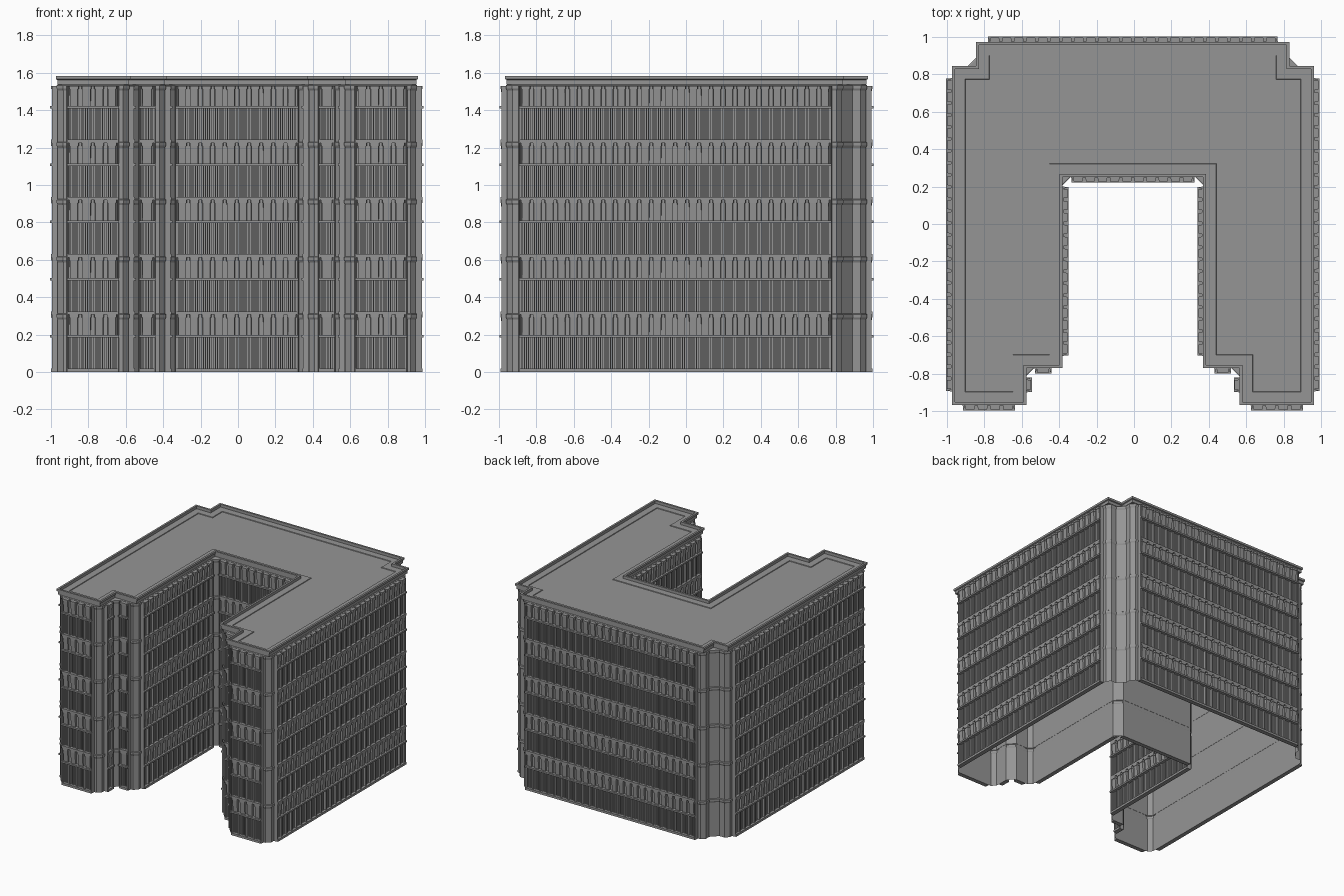
import bpy, bmesh
from mathutils import Vector

if "Cube" in bpy.data.objects:
    bpy.data.objects.remove(bpy.data.objects["Cube"])

CX = -0.006           # symmetry axis of the U-shaped plan
FLOORS, PITCH = 5, 0.306
INSET = 0.01          # wall plane behind the roof edge
RELIEF = 1.18         # scale of facade relief depth

stone = bpy.data.materials.new("dark_grey_stone")
stone.diffuse_color = (0.3, 0.3, 0.3, 1)
stone.use_nodes = True
stone.node_tree.nodes["Principled BSDF"].inputs["Base Color"].default_value = stone.diffuse_color

# right half of the roof outline, courtyard to back, counter-clockwise
half = [(0.375, 0.252), (0.375, -0.77), (0.57, -0.77), (0.57, -0.967),
        (0.968, -0.967), (0.968, 0.845), (0.838, 0.845), (0.838, 0.972)]
outline = [Vector((CX + x, y)) for x, y in half]
outline += [Vector((CX - x, y)) for x, y in reversed(half)]


def right_of(d):
    return Vector((d.y, -d.x))


def offset(pts, o):
    """Mitred outward offset of a closed counter-clockwise outline."""
    res = []
    for i, p in enumerate(pts):
        n1 = right_of((p - pts[i - 1]).normalized())
        n2 = right_of((pts[(i + 1) % len(pts)] - p).normalized())
        res.append(p + (n1 + n2) * (o / (1 + n1.dot(n2))))
    return res


def chamfer(pts, convex, concave):
    res = []
    for i, p in enumerate(pts):
        a = (pts[i - 1] - p).normalized()
        b = (pts[(i + 1) % len(pts)] - p).normalized()
        c = convex if a.cross(b) < 0 else concave
        res += [p + a * c, p + b * c]
    return res


def finish(name, bm):
    me = bpy.data.meshes.new(name)
    bm.to_mesh(me)
    bm.free()
    me.materials.append(stone)
    ob = bpy.data.objects.new(name, me)
    bpy.context.collection.objects.link(ob)
    return ob


def sweep(name, pts, profile, cap=False):
    """Run an (offset, z) profile around the outline."""
    bm = bmesh.new()
    rings = [[bm.verts.new((p.x, p.y, z)) for p in offset(pts, o)] for o, z in profile]
    n = len(pts)
    for lo, hi in zip(rings, rings[1:]):
        for i in range(n):
            j = (i + 1) % n
            bm.faces.new((lo[i], lo[j], hi[j], hi[i]))
    if cap:
        bm.faces.new(rings[-1])
    return finish(name, bm)


# hollow walls with chamfered corner columns, a slim collar at each floor, closed top edge
walls = chamfer(offset(outline, -INSET), 0.03, 0.055)
profile = [(0, 0)]
for k in range(1, FLOORS + 1):
    z = k * PITCH
    profile += [(0, z - 0.026), (0.006, z - 0.014), (0.006, z + 0.002), (0, z + 0.006)]
sweep("walls", walls, profile + [(-0.042, FLOORS * PITCH + 0.006)])

# roof slab with soffit, fascia, rim and sunken deck
sweep("roof", outline, [(-0.08, 1.538), (-0.008, 1.538), (-0.008, 1.562), (0, 1.566),
                        (0, 1.583), (-0.016, 1.583), (-0.016, 1.56),
                        (-0.07, 1.56), (-0.072, 1.555)], cap=True)


def facade(name, p0, p1, bays):
    """One storey of window bays along p0 -> p1, repeated upward."""
    p0, p1 = Vector(p0), Vector(p1)
    length = (p1 - p0).length
    d = (p1 - p0).normalized()
    n = right_of(d)
    bm = bmesh.new()

    def block(u0, u1, z0, z1, depth0, depth1=None, taper=0.0):
        depth1 = depth0 if depth1 is None else depth1
        vs = []
        for z, dep in ((z0, depth0), (z1, depth1)):
            dep *= RELIEF
            for u, w in ((u0, 0.001), (u1, 0.001), (u1 - taper, dep), (u0 + taper, dep)):
                q = p0 + d * u + n * w
                vs.append(bm.verts.new((q.x, q.y, z)))
        for f in ((0, 1, 2, 3), (4, 5, 6, 7), (0, 1, 5, 4), (1, 2, 6, 5), (2, 3, 7, 6), (3, 0, 4, 7)):
            bm.faces.new([vs[i] for i in f])

    w = length / bays
    block(0, length, 0.0, 0.018, 0.030)                              # sill
    block(-0.004, length + 0.004, 0.184, 0.197, 0.034)               # lintel ledge
    block(0, length, 0.197, PITCH, 0.012)                            # spandrel backing
    for b in range(bays):
        u = b * w
        block(u + 0.14 * w, u + 0.86 * w, 0.197, 0.290, 0.022, 0.027, 0.004)  # spandrel panel
        block(u + 0.08 * w, u + 0.92 * w, 0.290, PITCH, 0.030, 0.030, 0.004)  # panel head
        for t in (0.24, 0.41, 0.59, 0.76):                           # window mullions
            block(u + t * w - 0.003, u + t * w + 0.003, 0.018, 0.184, 0.013)
    for b in range(bays + 1):                                        # piers between windows
        u = min(max(b * w, 0.006), length - 0.006)
        block(u - 0.006, u + 0.006, 0.018, 0.184, 0.022)
    for u in (0, length):                                            # full-height end posts
        block(u - 0.006, u + 0.006, 0, PITCH, 0.026, 0.026, 0.003)
    bmesh.ops.recalc_face_normals(bm, faces=bm.faces)
    ob = finish(name, bm)
    arr = ob.modifiers.new("floors", 'ARRAY')
    arr.count = FLOORS
    arr.use_relative_offset = False
    arr.use_constant_offset = True
    arr.constant_offset_displace = (0, 0, PITCH)


# facades on both sides of the axis: name, start, end, bays (x measured from axis)
runs = [("courtyard_side_facade", (0.385, 0.195), (0.385, -0.70), 14),
        ("step_front_facade", (0.44, -0.76), (0.52, -0.76), 1),
        ("step_side_facade", (0.58, -0.825), (0.58, -0.895), 1),
        ("wing_front_facade", (0.635, -0.957), (0.905, -0.957), 4),
        ("outer_side_facade", (0.958, -0.89), (0.958, 0.775), 26)]
for name, a, b, bays in runs:
    facade("right_" + name, (CX + a[0], a[1]), (CX + b[0], b[1]), bays)
    facade("left_" + name, (CX - b[0], b[1]), (CX - a[0], a[1]), bays)
facade("back_facade", (CX + 0.77, 0.962), (CX - 0.77, 0.962), 24)
facade("courtyard_back_facade", (CX - 0.325, 0.262), (CX + 0.325, 0.262), 10)
